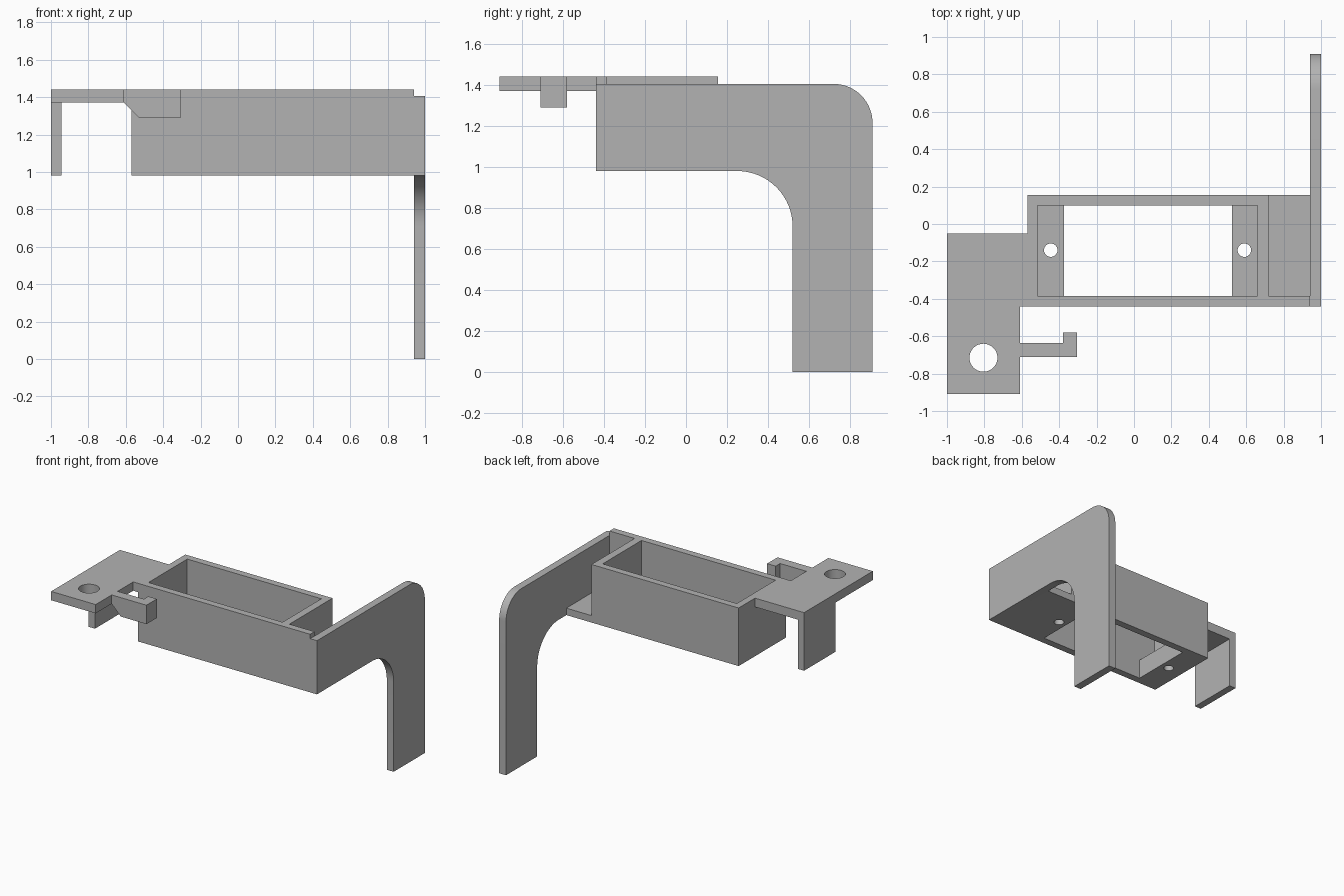
import bpy, bmesh, math

if "Cube" in bpy.data.objects:
    bpy.data.objects.remove(bpy.data.objects["Cube"])

grey = bpy.data.materials.new("plain grey")
grey.diffuse_color = (0.45, 0.45, 0.45, 1)
grey.use_nodes = True
grey.node_tree.nodes["Principled BSDF"].inputs["Base Color"].default_value = grey.diffuse_color


def prism(name, outline, lo, hi, axis="z"):
    """Extrude a 2D outline between lo and hi along one axis."""
    place = {"x": lambda a, b, c: (c, a, b),
             "y": lambda a, b, c: (a, c, b),
             "z": lambda a, b, c: (a, b, c)}[axis]
    bm = bmesh.new()
    base = bm.faces.new([bm.verts.new(place(a, b, lo)) for a, b in outline])
    top = bmesh.ops.extrude_face_region(bm, geom=[base])["geom"]
    bmesh.ops.translate(bm, vec=place(0, 0, hi - lo),
                        verts=[v for v in top if isinstance(v, bmesh.types.BMVert)])
    bmesh.ops.recalc_face_normals(bm, faces=bm.faces)
    mesh = bpy.data.meshes.new(name)
    bm.to_mesh(mesh)
    bm.free()
    mesh.materials.append(grey)
    obj = bpy.data.objects.new(name, mesh)
    bpy.context.collection.objects.link(obj)
    return obj


def rect(x0, x1, y0, y1):
    return [(x0, y0), (x1, y0), (x1, y1), (x0, y1)]


def arc(cx, cy, r, start, end, n=16):
    angles = [math.radians(start + (end - start) * i / n) for i in range(n + 1)]
    return [(cx + r * math.cos(a), cy + r * math.sin(a)) for a in angles]


def circle(cx, cy, r):
    return arc(cx, cy, r, 0, 360, 32)[:-1]


def cut(obj, cutters):
    """Subtract the cutters, bake the result and remove them."""
    for c in cutters:
        c.hide_render = True
        mod = obj.modifiers.new("cut", "BOOLEAN")
        mod.operation, mod.solver, mod.object = "DIFFERENCE", "EXACT", c
    deps = bpy.context.evaluated_depsgraph_get()
    mesh = bpy.data.meshes.new_from_object(obj.evaluated_get(deps))
    obj.modifiers.clear()
    obj.data = mesh
    for c in cutters:
        bpy.data.objects.remove(c)


def smooth(obj):
    bpy.ops.object.select_all(action="DESELECT")
    obj.select_set(True)
    bpy.context.view_layer.objects.active = obj
    bpy.ops.object.shade_smooth_by_angle(angle=math.radians(30))


BASE, TOP = 0.98, 1.44

# Open tray: recess, bottom window and two screw holes in the end pads
tray = prism("tray", rect(-0.57, 0.72, -0.44, 0.155), BASE, TOP)
cut(tray, [prism("recess_cutter", rect(-0.515, 0.66, -0.385, 0.10), 1.13, 1.6),
           prism("window_cutter", rect(-0.375, 0.525, -0.385, 0.10), 0.9, 1.3)]
    + [prism("screw_cutter", circle(x, -0.14, 0.036), 0.9, 1.3)
       for x in (-0.445, 0.59)])
smooth(tray)

# Ledge and front wall joining the tray to the side bracket
prism("ledge", rect(0.72, 0.94, -0.385, 0.155), BASE, BASE + 0.055)
prism("front_wall", rect(0.72, 0.94, -0.44, -0.385), BASE, TOP)

# Side bracket with rounded elbow
profile = ([(-0.44, BASE)] + arc(0.25, BASE - 0.27, 0.27, 90, 0)
           + [(0.52, 0), (0.91, 0)] + arc(0.72, 1.215, 0.19, 0, 90)
           + [(-0.44, 1.405)])
smooth(prism("side_bracket", profile, 0.94, 1.0, "x"))

# Mounting plate with round hole
plate = prism("mounting_plate",
              [(-1, -0.91), (-0.61, -0.91), (-0.61, -0.44), (-0.57, -0.44),
               (-0.57, -0.05), (-1, -0.05)], 1.37, TOP)
cut(plate, [prism("hole_cutter", circle(-0.805, -0.715, 0.075), 1.2, 1.6)])
smooth(plate)

# Short leg under the plate
prism("plate_leg", rect(-1, -0.945, -0.44, -0.05), BASE, 1.37)

# Hook arm with chamfered root and turned end
prism("hook_arm", [(-0.61, 1.37), (-0.53, 1.29), (-0.305, 1.29),
                   (-0.305, TOP), (-0.61, TOP)], -0.71, -0.635, "y")
prism("hook_tip", rect(-0.38, -0.305, -0.635, -0.58), 1.29, TOP)
